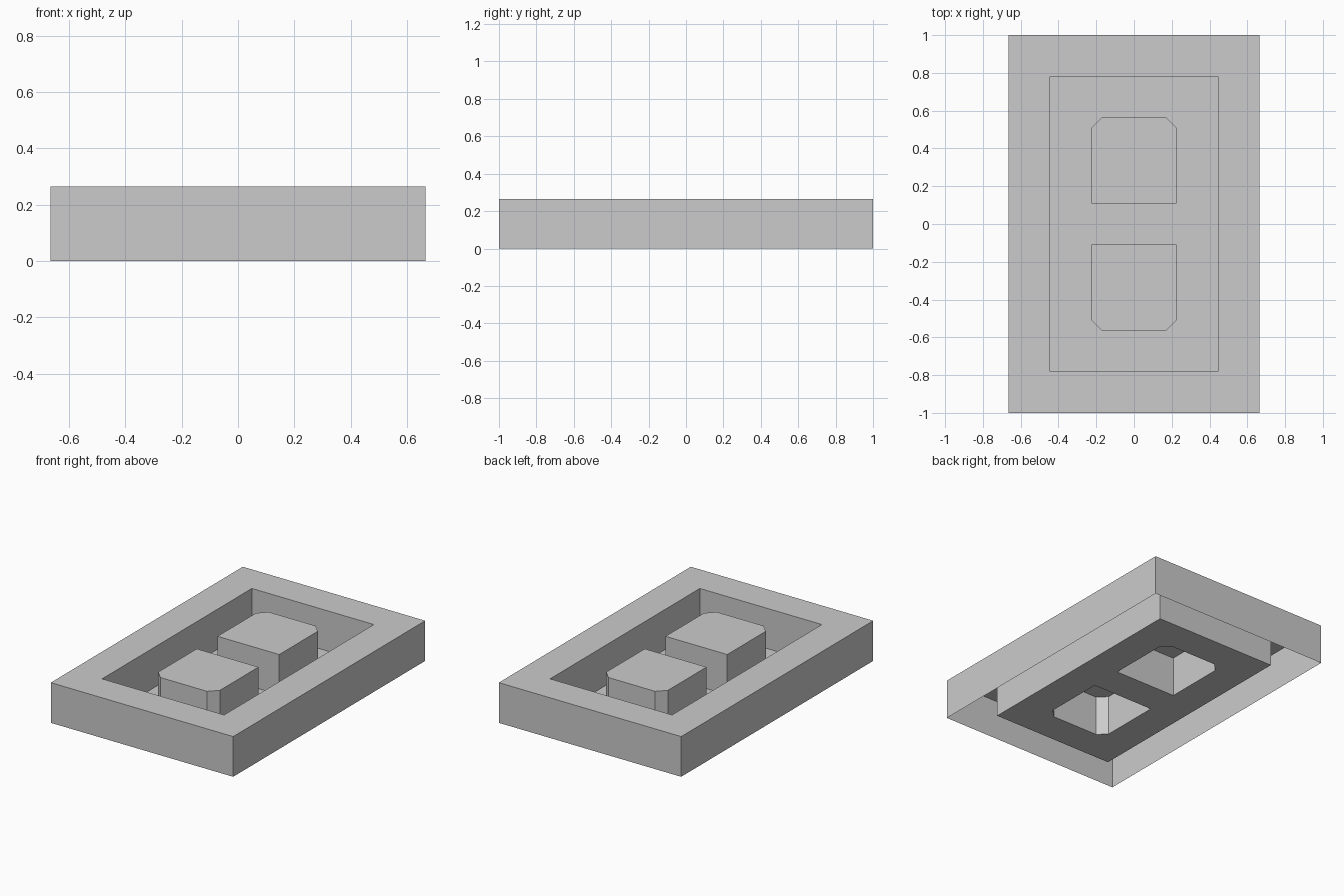
import bpy, bmesh

if "Cube" in bpy.data.objects:
    bpy.data.objects.remove(bpy.data.objects["Cube"])

H = 0.265          # height of rim and blocks
C = 0.055          # block corner chamfer


def rect(x, y):
    return [(-x, -y), (x, -y), (x, y), (-x, y)]


def block_loop(s):
    # counter-clockwise outline, chamfered on the outer end (s = +1 back, -1 front)
    pts = [(-0.225, 0.108), (0.225, 0.108), (0.225, 0.565 - C), (0.225 - C, 0.565),
           (-0.225 + C, 0.565), (-0.225, 0.565 - C)]
    return pts if s > 0 else [(-x, -y) for x, y in pts]


def ring(bm, pts, z):
    return [bm.verts.new((x, y, z)) for x, y in pts]


def walls(bm, low, high, inward=False):
    n = len(low)
    for i in range(n):
        j = (i + 1) % n
        f = [low[i], low[j], high[j], high[i]]
        bm.faces.new(f[::-1] if inward else f)


def finish(bm, name):
    me = bpy.data.meshes.new(name)
    bm.to_mesh(me)
    bm.free()
    ob = bpy.data.objects.new(name, me)
    bpy.context.collection.objects.link(ob)


OUTER, INNER = rect(0.665, 1.0), rect(0.445, 0.78)

# Frame: outer skirt, flat rim and recess walls, open underneath
bm = bmesh.new()
o0, o1 = ring(bm, OUTER, 0), ring(bm, OUTER, H)
i0, i1 = ring(bm, INNER, 0), ring(bm, INNER, H)
walls(bm, o0, o1)
walls(bm, o1, i1)
walls(bm, i0, i1, inward=True)
finish(bm, "frame")

# Recess floor with an opening below each hollow block
bm = bmesh.new()
edges = []
for loop in (INNER, block_loop(1), block_loop(-1)):
    v = ring(bm, loop, 0)
    edges += [bm.edges.new((v[i], v[(i + 1) % len(v)])) for i in range(len(v))]
bmesh.ops.triangle_fill(bm, edges=edges, use_beauty=True, normal=(0, 0, 1))
bmesh.ops.dissolve_limit(bm, angle_limit=0.01, verts=bm.verts[:], edges=bm.edges[:])
for f in bm.faces:
    f.normal_update()
    if f.normal.z < 0:
        f.normal_flip()
finish(bm, "recess_floor")

# Two hollow raised blocks
for s, name in ((1, "back_block"), (-1, "front_block")):
    bm = bmesh.new()
    low, high = ring(bm, block_loop(s), 0), ring(bm, block_loop(s), H)
    walls(bm, low, high)
    bm.faces.new(high)
    finish(bm, name)
